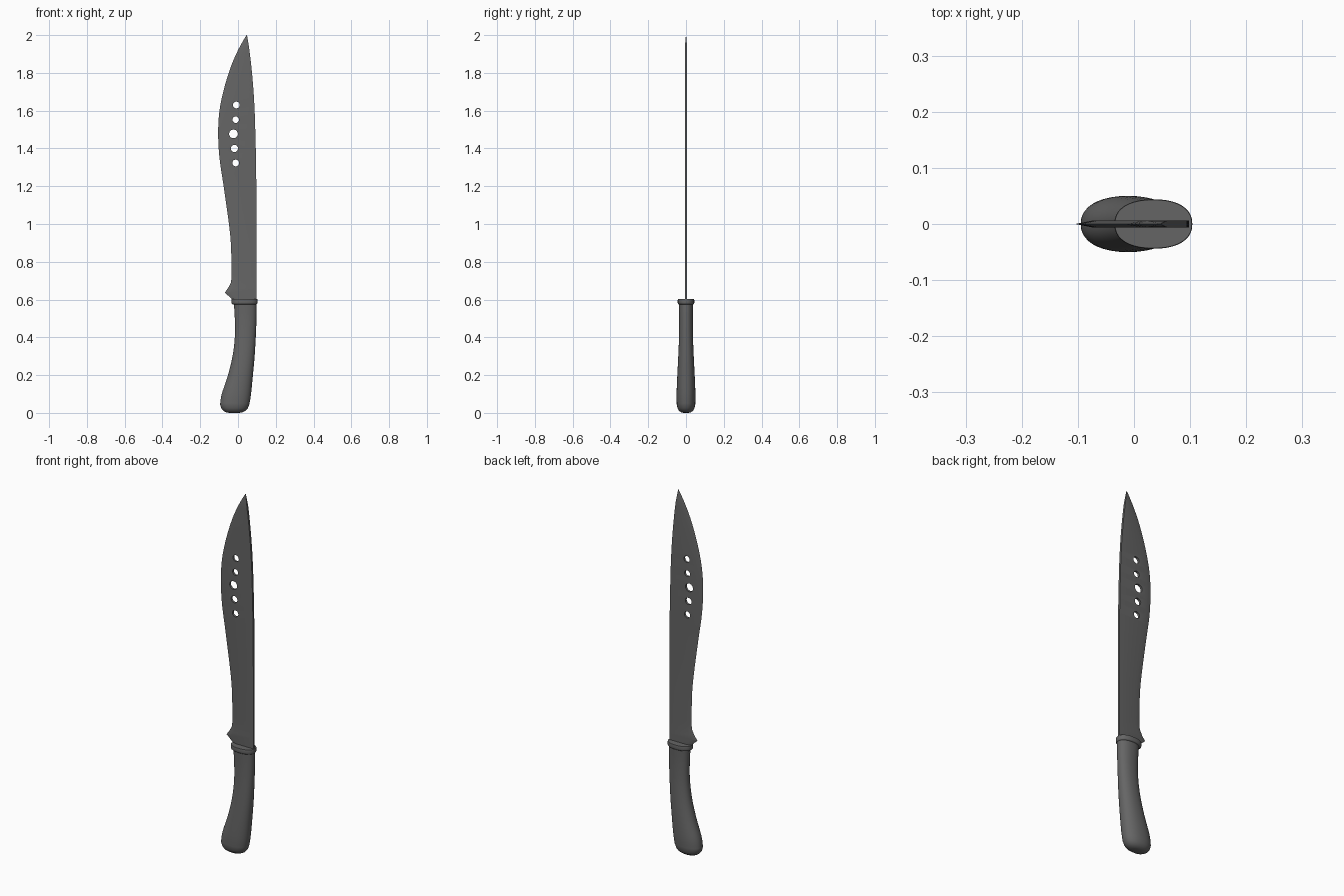
import bpy, bmesh, math

if "Cube" in bpy.data.objects:
    bpy.data.objects.remove(bpy.data.objects["Cube"])

dark = bpy.data.materials.new("dark_grey")
dark.diffuse_color = (0.13, 0.13, 0.13, 1)
dark.use_nodes = True
dark.node_tree.nodes["Principled BSDF"].inputs["Base Color"].default_value = dark.diffuse_color


def spline(rows, steps):
    """Catmull-Rom interpolation through rows of numbers."""
    out = []
    for i in range(len(rows) - 1):
        p = [rows[max(0, min(len(rows) - 1, i + k))] for k in (-1, 0, 1, 2)]
        for s in range(steps):
            t = s / steps
            out.append([0.5 * (2 * b + (c - a) * t + (2 * a - 5 * b + 4 * c - d) * t * t
                               + (3 * b - a - 3 * c + d) * t ** 3) for a, b, c, d in zip(*p)])
    return out + [list(rows[-1])]


def loft(name, rings, angle):
    """Closed skin through rings of equal point count, capped at both ends."""
    bm = bmesh.new()
    loops = [[bm.verts.new(p) for p in r] for r in rings]
    n = len(loops[0])
    for a, b in zip(loops, loops[1:]):
        for i in range(n):
            j = (i + 1) % n
            bm.faces.new((a[i], a[j], b[j], b[i]))
    bm.faces.new(loops[0][::-1])
    bm.faces.new(loops[-1])
    bmesh.ops.recalc_face_normals(bm, faces=bm.faces)
    me = bpy.data.meshes.new(name)
    bm.to_mesh(me)
    bm.free()
    me.materials.append(dark)
    ob = bpy.data.objects.new(name, me)
    bpy.context.collection.objects.link(ob)
    bpy.ops.object.select_all(action='DESELECT')
    ob.select_set(True)
    bpy.context.view_layer.objects.active = ob
    bpy.ops.object.shade_smooth_by_angle(angle=math.radians(angle))
    return ob


def oval(z, left, right, half_y, power=2.2, n=40):
    cx, rx, e = (left + right) / 2, (right - left) / 2, 2 / power
    pts = []
    for i in range(n):
        c, s = math.cos(2 * math.pi * i / n), math.sin(2 * math.pi * i / n)
        pts.append((cx + rx * math.copysign(abs(c) ** e, c),
                    half_y * math.copysign(abs(s) ** e, s), z))
    return pts


# Blade: (z, cutting edge x, spine x), with a straight-sided spur at the heel
heel = [(0.585, -0.03, 0.098), (0.605, -0.035, 0.098), (0.637, -0.07, 0.098),
        (0.66, -0.053, 0.098), (0.69, -0.037, 0.098)]
curve = [(0.72, -0.034, 0.098), (0.88, -0.037, 0.098), (1.0, -0.048, 0.098),
         (1.2, -0.076, 0.097), (1.35, -0.098, 0.095), (1.48, -0.105, 0.092),
         (1.6, -0.098, 0.088), (1.72, -0.073, 0.081), (1.84, -0.035, 0.070),
         (1.93, 0.005, 0.059), (2.0, 0.045, 0.0475)]
T = 0.006
rings = []
for z, l, r in heel + spline(curve, 5):
    b = l + min(0.03, (r - l) * 0.35)
    t = T * min(1, (r - l) / 0.05)
    rings.append([(l, 0, z), (b, -t, z), (r, -t, z), (r, t, z), (b, t, z)])
blade = loft("blade", rings, 20)

# Row of round holes through the blade
for x, z, r in [(-0.009, 1.63, 0.018), (-0.012, 1.552, 0.017), (-0.024, 1.477, 0.023),
                (-0.019, 1.40, 0.019), (-0.012, 1.323, 0.018)]:
    bpy.ops.mesh.primitive_cylinder_add(vertices=32, radius=r, depth=0.1, location=(x, 0, z),
                                        rotation=(math.pi / 2, 0, 0))
    cutter = bpy.context.object
    cutter.name = "hole_cutter"
    cutter.hide_render = True
    cutter.data.materials.append(dark)
    mod = blade.modifiers.new("hole", 'BOOLEAN')
    mod.operation, mod.solver, mod.object = 'DIFFERENCE', 'EXACT', cutter
    bpy.context.view_layer.objects.active = blade
    bpy.ops.object.modifier_apply(modifier=mod.name)
    bpy.data.objects.remove(cutter)

# Grip: (z, left x, right x, half depth), rounded at the butt
butt = [(0.0, -0.045, 0.005, 0.014), (0.003, -0.063, 0.024, 0.026),
        (0.012, -0.079, 0.041, 0.038), (0.025, -0.089, 0.052, 0.045)]
grip = [(0.045, -0.095, 0.060, 0.049), (0.1, -0.086, 0.069, 0.050), (0.2, -0.053, 0.079, 0.046),
        (0.3, -0.029, 0.088, 0.041), (0.4, -0.017, 0.094, 0.037), (0.5, -0.017, 0.098, 0.036),
        (0.585, -0.022, 0.099, 0.038)]
loft("grip", [oval(*r) for r in butt + spline(grip, 5)], 50)

# Collar between grip and blade
loft("collar", [oval(z, -0.035 + d, 0.104 - d, 0.044 - d, 2.3)
                for z, d in [(0.575, 0.005), (0.579, 0.001), (0.584, 0), (0.597, 0),
                             (0.602, 0.001)]], 50)
